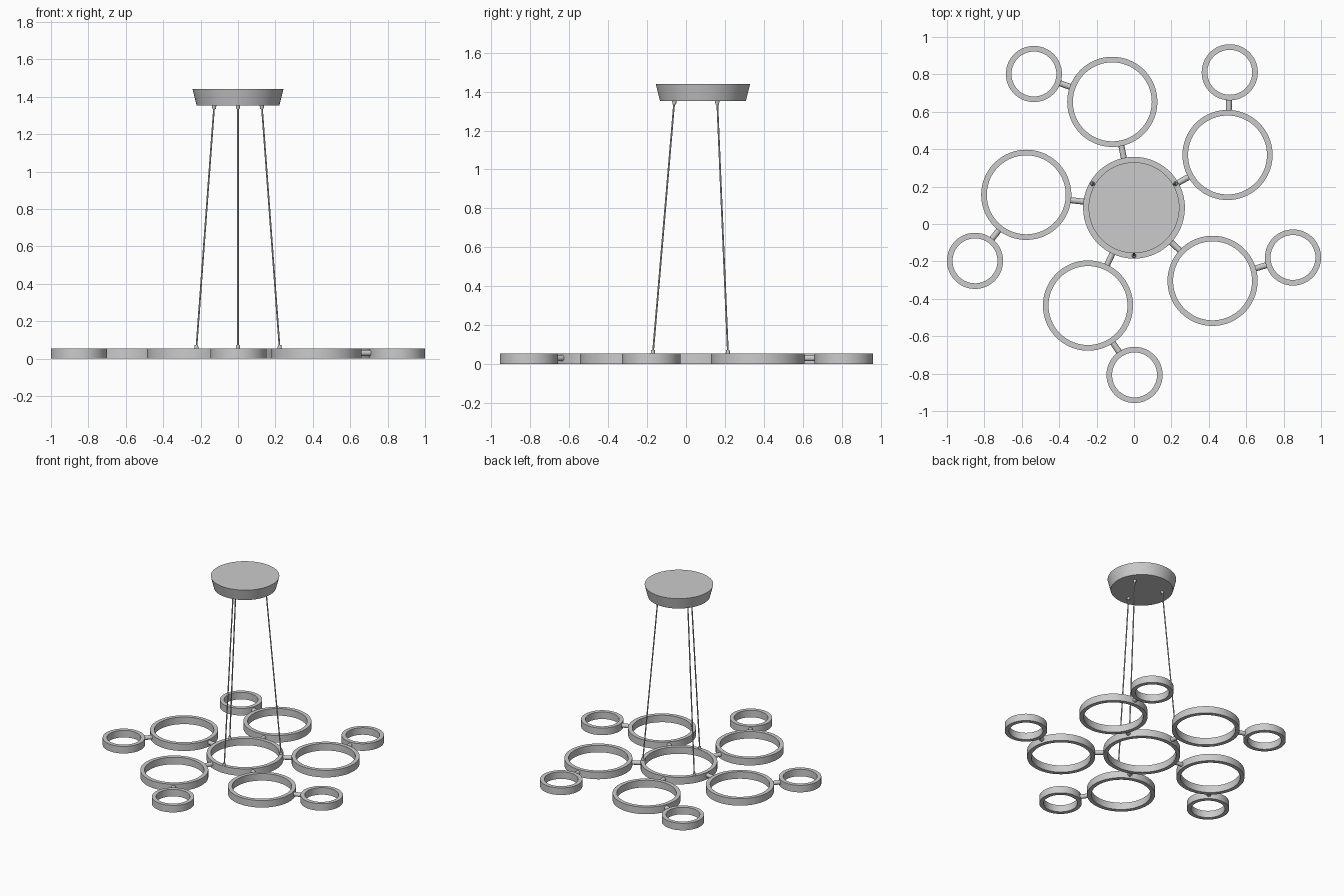
import bpy, bmesh, math
from mathutils import Vector

if "Cube" in bpy.data.objects:
    bpy.data.objects.remove(bpy.data.objects["Cube"])

H = 0.055          # ring height
W = 0.03           # ring wall width
HUB = (0.0, 0.087, 0.272)
# (medium ring, small ring) pairs: x, y, outer radius
M, S = 0.241, 0.15
ARMS = [((-0.116, 0.653, M), (-0.535, 0.802, S)),
        ((0.5, 0.369, M), (0.512, 0.811, S)),
        ((0.42, -0.304, M), (0.85, -0.179, S)),
        ((-0.246, -0.436, M), (0.003, -0.807, S)),
        ((-0.576, 0.156, M), (-0.85, -0.197, S))]


def finish(obj):
    bpy.ops.object.select_all(action='DESELECT')
    obj.select_set(True)
    bpy.context.view_layer.objects.active = obj
    bpy.ops.object.shade_smooth_by_angle(angle=math.radians(35))
    return obj


def lathe(name, profile, loc, closed=True, steps=96):
    """Spin a closed (radius, z) profile around the z axis."""
    bm = bmesh.new()
    vs = [bm.verts.new((r, 0, z)) for r, z in profile]
    es = [bm.edges.new(p) for p in zip(vs, vs[1:] + vs[:1] if closed else vs[1:])]
    bmesh.ops.spin(bm, geom=vs + es, cent=(0, 0, 0), axis=(0, 0, 1),
                   angle=2 * math.pi, steps=steps, use_merge=False)
    bmesh.ops.remove_doubles(bm, verts=bm.verts, dist=1e-5)
    bmesh.ops.recalc_face_normals(bm, faces=bm.faces)
    me = bpy.data.meshes.new(name)
    bm.to_mesh(me)
    bm.free()
    obj = bpy.data.objects.new(name, me)
    bpy.context.collection.objects.link(obj)
    obj.location = loc
    return finish(obj)


def rod(name, a, b, r1, r2=None, sides=20):
    """Cylinder or cone from point a to point b."""
    a, b = Vector(a), Vector(b)
    d = b - a
    bpy.ops.mesh.primitive_cone_add(vertices=sides, radius1=r1,
                                    radius2=r1 if r2 is None else r2,
                                    depth=d.length, location=(a + b) / 2)
    obj = bpy.context.object
    obj.name = name
    obj.rotation_euler = d.to_track_quat('Z', 'Y').to_euler()
    return finish(obj)


def ring(name, c):
    x, y, r = c
    lathe(name, [(r - W, 0), (r, 0), (r, H), (r - W, H)], (x, y, 0))


def joint(name, c1, c2):
    """Short horizontal rod bridging the gap between two rings."""
    z = H * 0.55
    a, b = Vector((c1[0], c1[1], z)), Vector((c2[0], c2[1], z))
    u = (b - a).normalized()
    rod(name, a + u * (c1[2] - 0.01), b - u * (c2[2] - 0.01), 0.016)


# Rings and joints
ring("hub_ring", HUB)
for i, (mid, small) in enumerate(ARMS, 1):
    ring(f"medium_ring_{i}", mid)
    ring(f"small_ring_{i}", small)
    joint(f"inner_joint_{i}", HUB, mid)
    joint(f"outer_joint_{i}", mid, small)

# Ceiling canopy, tapered downwards
lathe("ceiling_canopy", [(0, 1.352), (0.221, 1.352), (0.243, 1.44), (0, 1.44)],
      (HUB[0], HUB[1], 0), closed=False)

# Suspension cables with end fittings
for i, deg in enumerate((30, 150, 270), 1):
    u = Vector((math.cos(math.radians(deg)), math.sin(math.radians(deg)), 0))
    c = Vector((HUB[0], HUB[1], 0))
    low, high = c + u * (HUB[2] - W / 2), c + u * 0.147
    low.z, high.z = H, 1.352
    up = Vector((0, 0, 1))
    rod(f"cable_{i}", low, high, 0.0045, sides=12)
    rod(f"lower_fitting_{i}", low - up * 0.003, low + up * 0.018, 0.012, 0.009)
    rod(f"upper_fitting_{i}", high + up * 0.003, high - up * 0.018, 0.012, 0.009)
